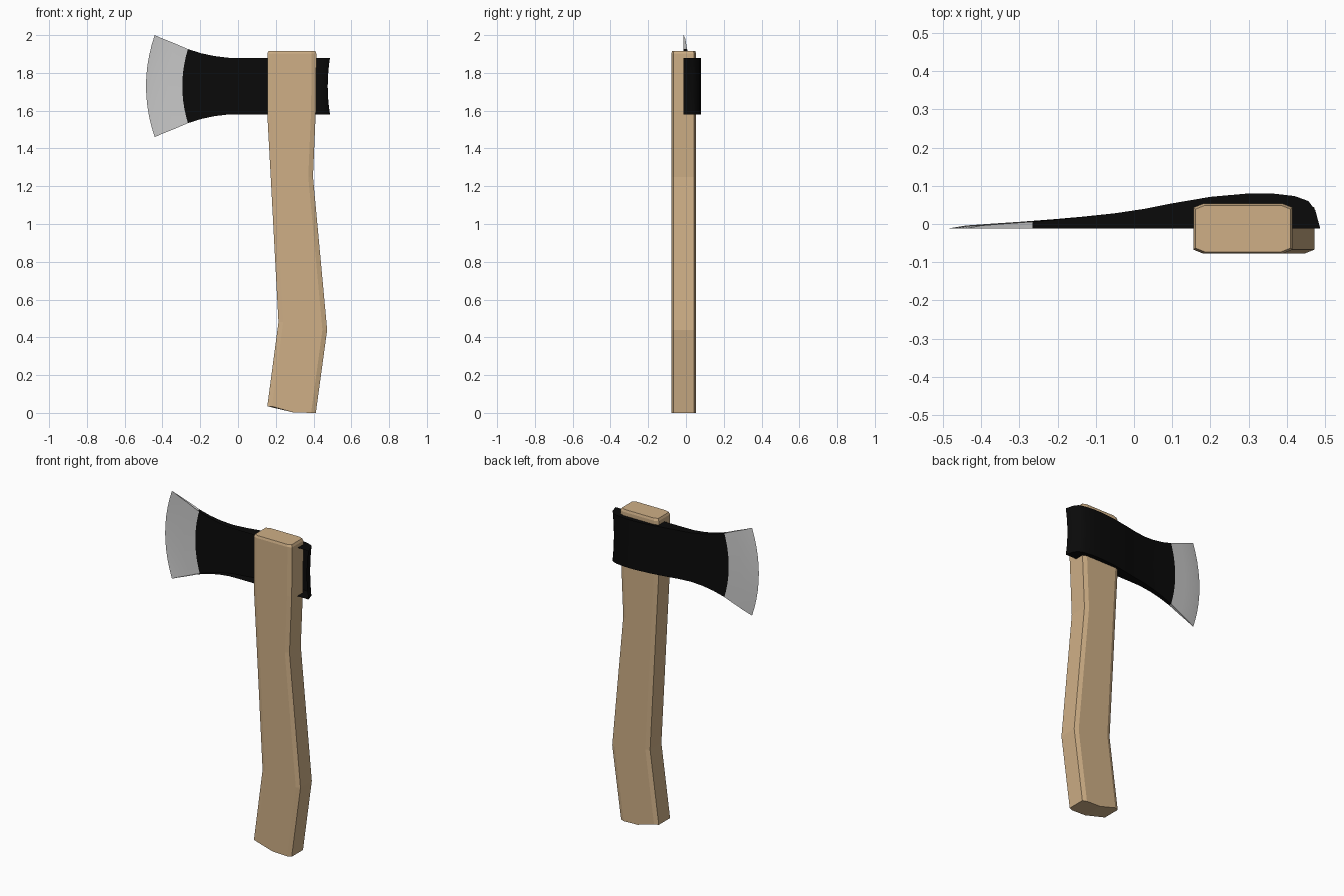
import bpy
import bmesh

if "Cube" in bpy.data.objects:
    bpy.data.objects.remove(bpy.data.objects["Cube"])


def material(name, rgb):
    m = bpy.data.materials.new(name)
    m.diffuse_color = (*rgb, 1.0)
    m.use_nodes = True
    m.node_tree.nodes["Principled BSDF"].inputs["Base Color"].default_value = m.diffuse_color
    return m


wood = material("light_wood", (0.62, 0.43, 0.24))
black = material("black_paint", (0.003, 0.003, 0.003))
steel = material("bare_steel", (0.60, 0.60, 0.60))


def finish(bm, name, mats, recalc=True):
    if recalc:
        bmesh.ops.recalc_face_normals(bm, faces=bm.faces)
    me = bpy.data.meshes.new(name)
    bm.to_mesh(me)
    bm.free()
    for m in mats:
        me.materials.append(m)
    ob = bpy.data.objects.new(name, me)
    bpy.context.collection.objects.link(ob)
    return ob


# Handle: chamfered rings lofted up the bent outline (xl, zl, xr, zr)
rings = [(0.155, 0.035, 0.412, 0.0), (0.214, 0.48, 0.472, 0.44),
         (0.173, 1.25, 0.397, 1.25), (0.155, 1.58, 0.412, 1.60),
         (0.155, 1.902, 0.415, 1.902), (0.161, 1.916, 0.409, 1.916)]
bm = bmesh.new()
loops = []
for i, (xl, zl, xr, zr) in enumerate(rings):
    s = 0.004 if i == len(rings) - 1 else 0.0
    y0, y1, cx, cy = -0.077 + s, 0.053 - s, 0.025, 0.010
    xm = xl + (xr - xl) * 0.53
    zm = 0.003 if i == 0 else (zl + zr) / 2
    pts = [(xl + cx, y0, zl), (xm, y0, zm), (xr - cx, y0, zr),
           (xr, y0 + cy, zr), (xr, y1 - cy, zr),
           (xr - cx, y1, zr), (xm, y1, zm), (xl + cx, y1, zl),
           (xl, y1 - cy, zl), (xl, y0 + cy, zl)]
    loops.append([bm.verts.new(p) for p in pts])
for a, b in zip(loops, loops[1:]):
    for k in range(10):
        n = (k + 1) % 10
        bm.faces.new((a[k], a[n], b[n], b[k]))
bm.faces.new(loops[-1])
low = loops[0]
bm.faces.new([low[k] for k in (1, 2, 3, 4, 5, 6)])
bm.faces.new([low[k] for k in (6, 7, 8, 9, 0, 1)])
finish(bm, "handle", [wood])

# Head: half shell, open at the front plane.
# Columns: x at mid height, x at top and bottom edge, half height, y outside
PLANE, ZC, ROWS = -0.012, 1.73, 10
cols = [(-0.487, -0.441, 0.270, -0.012), (-0.440, -0.400, 0.252, -0.004),
        (-0.370, -0.335, 0.226, 0.001), (-0.295, -0.265, 0.196, 0.006),
        (-0.215, -0.195, 0.174, 0.012), (-0.135, -0.125, 0.159, 0.019),
        (-0.050, -0.050, 0.150, 0.028), (0.030, 0.030, 0.149, 0.040),
        (0.100, 0.100, 0.149, 0.054), (0.200, 0.200, 0.149, 0.071),
        (0.300, 0.300, 0.149, 0.080), (0.360, 0.360, 0.149, 0.080),
        (0.415, 0.420, 0.149, 0.073), (0.447, 0.456, 0.149, 0.060),
        (0.466, 0.474, 0.149, 0.036), (0.475, 0.487, 0.149, PLANE)]
STEEL_COLS = 3
bm = bmesh.new()
grid = []
for xm, xe, h, y in cols:
    col = []
    for r in range(ROWS + 1):
        v = 2 * r / ROWS - 1
        col.append(bm.verts.new((xm + (xe - xm) * v * v, y, ZC + h * v)))
    grid.append(col)
# Flat top and bottom walls reach from the outer skin to the open plane
rim = {r: [c[r] if c[r].co.y == grid[0][r].co.y else
           bm.verts.new((c[r].co.x, PLANE, c[r].co.z)) for c in grid]
       for r in (0, ROWS)}
for i in range(len(cols) - 1):
    a, b = grid[i], grid[i + 1]
    made = [bm.faces.new((a[r], a[r + 1], b[r + 1], b[r])) for r in range(ROWS)]
    for r, row in rim.items():
        quad = [a[r], b[r], row[i + 1], row[i]]
        if r == ROWS:
            quad.reverse()
        made.append(bm.faces.new(list(dict.fromkeys(quad))))
    for f in made:
        f.material_index = 1 if i < STEEL_COLS else 0
# Make the outer skin face away from the open plane
bm.normal_update()
if grid[10][5].normal.y < 0:
    bmesh.ops.reverse_faces(bm, faces=bm.faces)
head = finish(bm, "axe_head", [black, steel], recalc=False)
bpy.ops.object.select_all(action='DESELECT')
head.select_set(True)
bpy.context.view_layer.objects.active = head
bpy.ops.object.shade_smooth_by_angle(angle=0.6)
